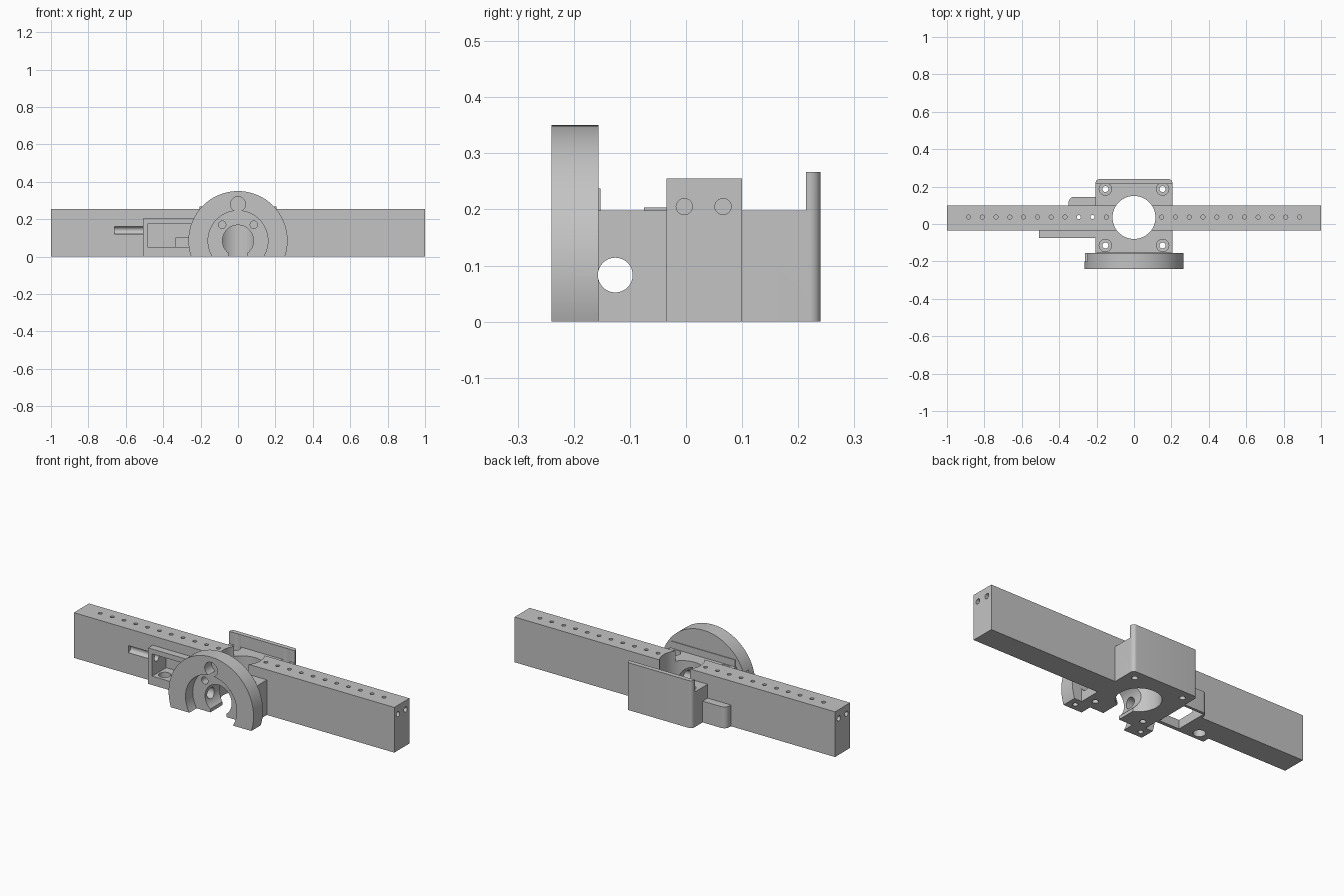
import bpy, bmesh, math

if "Cube" in bpy.data.objects:
    bpy.data.objects.remove(bpy.data.objects["Cube"])

grey = bpy.data.materials.new("plain_grey")
grey.diffuse_color = (0.55, 0.55, 0.55, 1)
grey.use_nodes = True
grey.node_tree.nodes["Principled BSDF"].inputs["Base Color"].default_value = grey.diffuse_color


def prism(name, pts, lo, hi, axis="z"):
    """Extrude a 2D outline; axis z takes (x, y), axis y takes (x, z), axis x takes (y, z)."""
    place = {"z": lambda a, b, t: (a, b, t),
             "y": lambda a, b, t: (a, t, b),
             "x": lambda a, b, t: (t, a, b)}[axis]
    bm = bmesh.new()
    bot = [bm.verts.new(place(a, b, lo)) for a, b in pts]
    top = [bm.verts.new(place(a, b, hi)) for a, b in pts]
    n = len(pts)
    bm.faces.new(bot)
    bm.faces.new(top)
    for i in range(n):
        bm.faces.new((bot[i], bot[(i + 1) % n], top[(i + 1) % n], top[i]))
    bmesh.ops.recalc_face_normals(bm, faces=bm.faces)
    me = bpy.data.meshes.new(name)
    bm.to_mesh(me)
    bm.free()
    me.materials.append(grey)
    ob = bpy.data.objects.new(name, me)
    bpy.context.collection.objects.link(ob)
    return ob


def arc(a, b, r, start, end, n):
    return [(a + r * math.cos(math.radians(start + (end - start) * i / n)),
             b + r * math.sin(math.radians(start + (end - start) * i / n))) for i in range(n + 1)]


def box(name, x0, x1, y0, y1, z0, z1):
    return prism(name, [(x0, y0), (x1, y0), (x1, y1), (x0, y1)], z0, z1)


def rod(name, a, b, r, lo, hi, axis="z", n=32):
    return prism(name, arc(a, b, r, 0, 360, n)[:-1], lo, hi, axis)


def rounded_back(x0, x1, y0, y1, r, left=True, right=True):
    """Plan outline with rounded rear corners."""
    pts = [(x0, y0), (x1, y0)]
    pts += arc(x1 - r, y1 - r, r, 0, 90, 8) if right else [(x1, y1)]
    pts += arc(x0 + r, y1 - r, r, 90, 180, 8) if left else [(x0, y1)]
    return pts


def combine(ob, others, op):
    bpy.context.view_layer.objects.active = ob
    for o in others:
        m = ob.modifiers.new("bool", "BOOLEAN")
        m.operation = op
        m.solver = "EXACT"
        m.object = o
        bpy.ops.object.modifier_apply(modifier=m.name)
        bpy.data.objects.remove(o, do_unlink=True)


# Long beam joined with the centre block, rear wall, side bracket, side box and round flange
body = box("beam_and_mount", -1, 1, -0.035, 0.10, 0, 0.255)
a0 = math.degrees(math.asin(-0.085 / 0.265))
parts = [
    prism("centre_block", rounded_back(-0.205, 0.205, -0.18, 0.24, 0.02), 0, 0.198),
    prism("rear_wall", rounded_back(-0.205, 0.205, 0.214, 0.24, 0.02), 0.1, 0.267),
    box("side_bracket", -0.508, -0.15, -0.075, 0.0, 0, 0.203),
    prism("side_box", rounded_back(-0.35, -0.15, 0.05, 0.145, 0.03, right=False), 0, 0.12),
    prism("flange", arc(0, 0.085, 0.265, a0, 180 - a0, 72), -0.24, -0.156, "y"),
    box("flange_step", -0.2, 0.2, -0.18, -0.152, 0.1, 0.237),
]
combine(body, parts, "UNION")

# Large openings: vertical bore, front recess, front bore with neck, cross hole
cuts = [
    rod("centre_hole", 0, 0.035, 0.115, -0.1, 0.4, "z", 64),
    rod("front_recess", 0, 0.085, 0.16, -0.3, -0.175, "y", 64),
    rod("front_bore", 0, 0.085, 0.083, -0.3, 0.03, "y", 48),
    box("bore_neck", -0.05, 0.05, -0.3, 0.03, -0.1, 0.05),
    rod("cross_hole", -0.126, 0.083, 0.031, -0.4, 0.4, "x"),
    rod("flange_top_hole", 0, 0.28, 0.04, -0.3, -0.178, "y"),
    rod("screw_hole_left", -0.085, 0.17, 0.02, -0.3, -0.06, "y"),
    rod("screw_hole_right", 0.085, 0.17, 0.02, -0.3, -0.15, "y"),
]

# Bracket window, its open underside, floor hole and cable groove
cuts += [
    box("window", -0.483, -0.206, -0.2, 0.05, 0.05, 0.175),
    box("under_pocket", -0.335, -0.21, -0.055, 0.13, -0.1, 0.1),
    rod("floor_hole", -0.44, -0.025, 0.032, -0.1, 0.1),
    rod("cable_groove", -0.035, 0.14, 0.02, -0.66, -0.47, "x", 24),
]

# Counterbored corner holes, flange foot holes, beam end holes
for s in (-1, 1):
    for y in (-0.115, 0.187):
        cuts.append(rod("corner_hole", s * 0.153, y, 0.016, -0.1, 0.3, "z", 20))
        cuts.append(rod("counterbore", s * 0.153, y, 0.033, 0.15, 0.2655, "z", 24))
    cuts.append(rod("foot_hole", s * 0.21, -0.2, 0.014, -0.1, 0.06, "z", 20))
    for y in (-0.003, 0.066):
        lo, hi = sorted((s * 0.9, s * 1.1))
        cuts.append(rod("end_hole", y, 0.205, 0.0145, lo, hi, "x", 20))
    # Row of holes along the top of the beam
    for i in range(11):
        cuts.append(rod("top_hole", s * (0.148 + 0.0737 * i), 0.037, 0.011, 0.16, 0.4, "z", 16))
combine(body, cuts, "DIFFERENCE")

body.select_set(True)
bpy.context.view_layer.objects.active = body
bpy.ops.object.shade_smooth_by_angle(angle=math.radians(30))
